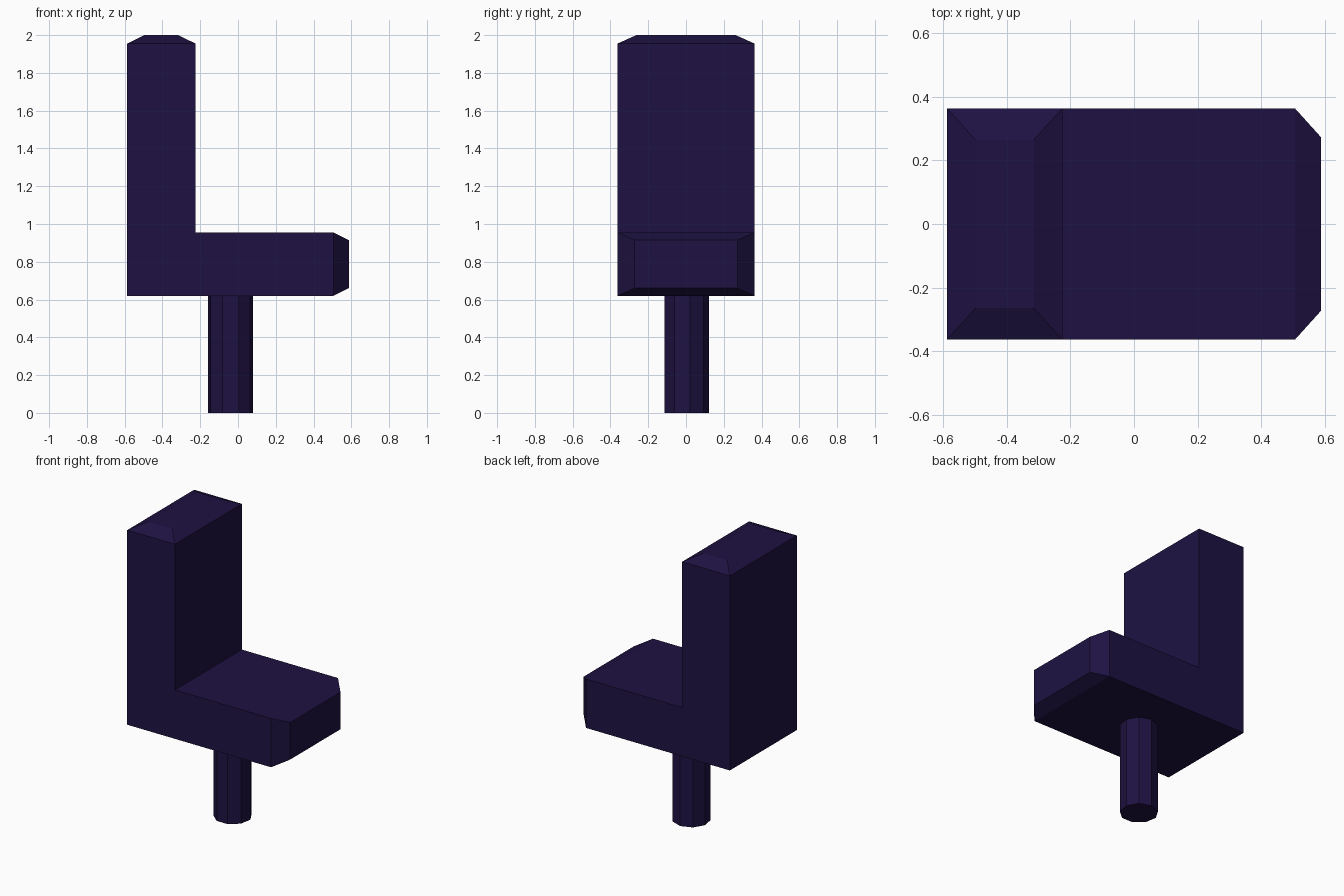
import bpy, bmesh
from math import pi
from mathutils import Matrix, Vector

if "Cube" in bpy.data.objects:
    bpy.data.objects.remove(bpy.data.objects["Cube"])

mat = bpy.data.materials.new("dark_purple")
mat.diffuse_color = (0.013, 0.006, 0.055, 1)
mat.use_nodes = True
mat.node_tree.nodes["Principled BSDF"].inputs["Base Color"].default_value = mat.diffuse_color


def finish(bm, name):
    bmesh.ops.recalc_face_normals(bm, faces=bm.faces)
    mesh = bpy.data.meshes.new(name)
    bm.to_mesh(mesh)
    bm.free()
    mesh.materials.append(mat)
    obj = bpy.data.objects.new(name, mesh)
    bpy.context.collection.objects.link(obj)
    return obj


def taper_end(bm, direction, depth, scale):
    """Extrude the outermost face in a direction and shrink it to a chamfered end."""
    bm.normal_update()
    d = Vector(direction)
    face = max((f for f in bm.faces if f.normal.dot(d) > 0.99),
               key=lambda f: f.calc_center_median().dot(d))
    new = bmesh.ops.extrude_discrete_faces(bm, faces=[face])["faces"][0]
    centre = new.calc_center_median()
    bmesh.ops.scale(bm, vec=scale, verts=new.verts, space=Matrix.Translation(-centre))
    bmesh.ops.translate(bm, vec=d * depth, verts=new.verts)


# Seat and backrest: one L profile extruded across the width
bm = bmesh.new()
half = 0.363
profile = [(-0.587, 0.62), (0.505, 0.62), (0.505, 0.955),
           (-0.225, 0.955), (-0.225, 1.955), (-0.587, 1.955)]
side = bm.faces.new([bm.verts.new((x, -half, z)) for x, z in profile])
ext = bmesh.ops.extrude_face_region(bm, geom=[side])["geom"]
bmesh.ops.translate(bm, vec=(0, 2 * half, 0),
                    verts=[v for v in ext if isinstance(v, bmesh.types.BMVert)])
bmesh.ops.recalc_face_normals(bm, faces=bm.faces)
taper_end(bm, (0, 0, 1), 0.045, (0.5, 0.725, 1))   # top of backrest
taper_end(bm, (1, 0, 0), 0.082, (1, 0.75, 0.76))   # front edge of seat
finish(bm, "seat_and_backrest")

# Nine-sided pedestal post
bm = bmesh.new()
bmesh.ops.create_cone(bm, cap_ends=True, segments=9, radius1=0.121, radius2=0.121, depth=0.62)
angle = min((v.co for v in bm.verts), key=lambda c: -c.y)
turn = Vector((angle.x, angle.y)).angle_signed(Vector((0, 1)))
bmesh.ops.rotate(bm, verts=bm.verts, matrix=Matrix.Rotation(-turn, 3, 'Z'))
bmesh.ops.translate(bm, verts=bm.verts, vec=(-0.04, 0, 0.31))
finish(bm, "pedestal_post")
